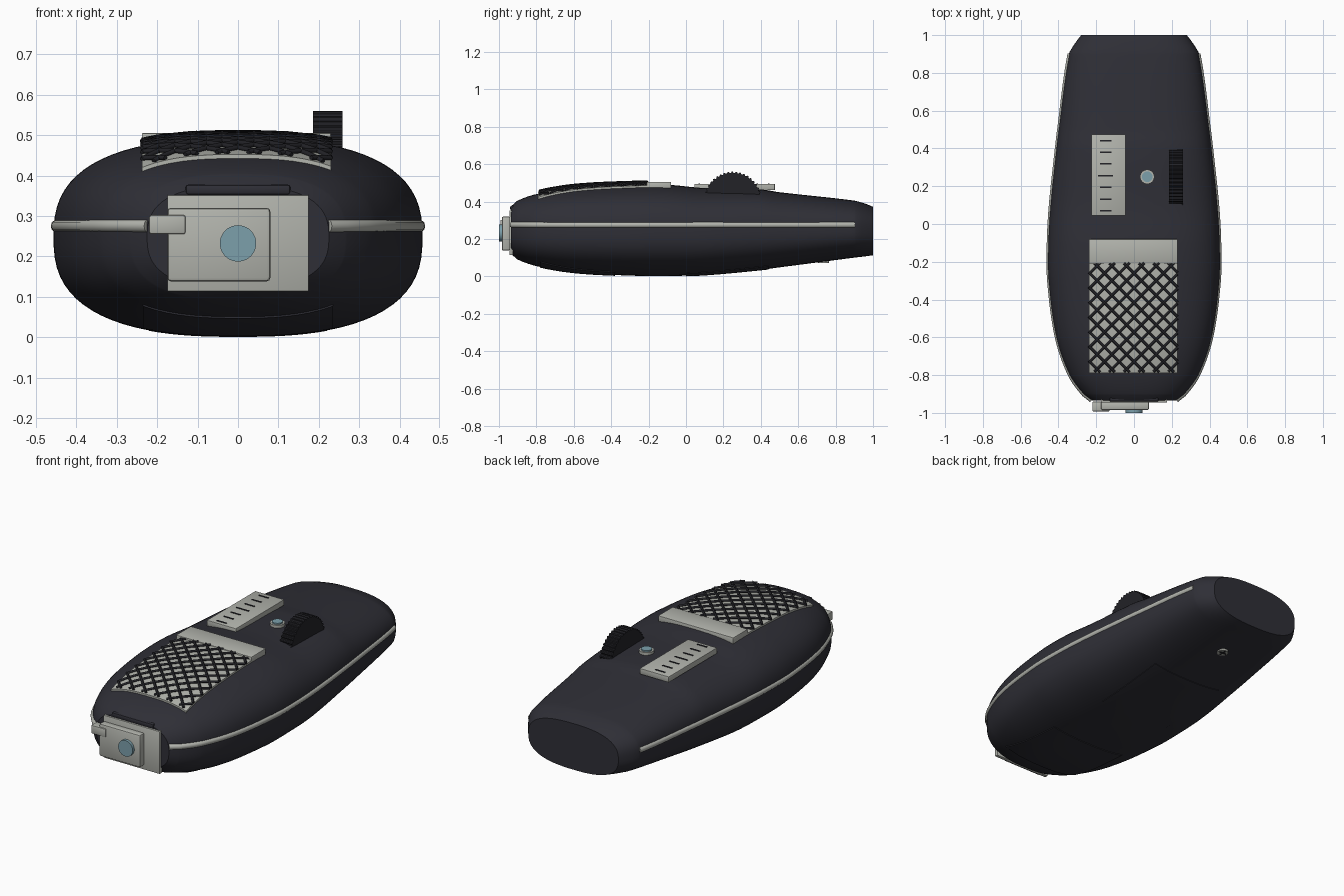
import bpy, bmesh, math
from mathutils import Vector

if "Cube" in bpy.data.objects:
    bpy.data.objects.remove(bpy.data.objects["Cube"])


def material(name, r, g, b):
    m = bpy.data.materials.new(name)
    m.use_nodes = True
    m.diffuse_color = (r, g, b, 1)
    m.node_tree.nodes["Principled BSDF"].inputs["Base Color"].default_value = (r, g, b, 1)
    return m


DARK = material("dark_shell", 0.028, 0.028, 0.037)
BLACK = material("black_rubber", 0.016, 0.016, 0.02)
GREY = material("warm_grey", 0.45, 0.46, 0.42)
BLUE = material("dull_blue", 0.2, 0.35, 0.41)

# Shell stations: y, half width, bottom, top
STATIONS = [
    (-.935, .225, .12, .375), (-.9, .27, .09, .405), (-.8, .342, .055, .44),
    (-.6, .412, .021, .474), (-.3, .453, .004, .49), (-.1, .455, .002, .49),
    (.1, .444, .008, .472), (.4, .412, .035, .465), (.5, .4, .048, .45),
    (.9, .345, .1, .405), (.96, .31, .107, .388), (1, .28, .113, .372)]
POWER = 2.6


def section(y):
    """Smoothly interpolated half width, bottom and top at y."""
    y = min(max(y, STATIONS[0][0]), STATIONS[-1][0])
    i = 0
    while i < len(STATIONS) - 2 and y > STATIONS[i + 1][0]:
        i += 1

    def slope(k, c):
        a, b = STATIONS[max(k - 1, 0)], STATIONS[min(k + 1, len(STATIONS) - 1)]
        return (b[c] - a[c]) / (b[0] - a[0])
    p, q = STATIONS[i], STATIONS[i + 1]
    h = q[0] - p[0]
    t = (y - p[0]) / h
    s = t * t * (3 - 2 * t)
    return [p[c] * (1 - s) + q[c] * s
            + h * t * (1 - t) * ((1 - t) * slope(i, c) - t * slope(i + 1, c))
            for c in (1, 2, 3)]


def surface(x, y, side=1):
    """Height of the shell above (side 1) or below (side -1) a point."""
    w, lo, hi = section(y)
    f = max(0, 1 - (abs(x) / w) ** POWER) ** (1 / POWER)
    return (lo + hi) / 2 + side * (hi - lo) / 2 * f


def finish(bm, name, mat, smooth=True):
    bmesh.ops.recalc_face_normals(bm, faces=bm.faces)
    me = bpy.data.meshes.new(name)
    bm.to_mesh(me)
    bm.free()
    ob = bpy.data.objects.new(name, me)
    bpy.context.collection.objects.link(ob)
    me.materials.append(mat)
    if smooth:
        bpy.ops.object.select_all(action='DESELECT')
        ob.select_set(True)
        bpy.context.view_layer.objects.active = ob
        bpy.ops.object.shade_smooth_by_angle(angle=math.radians(35))
    return ob


def box(name, mat, x, y, z, bevel=0.0):
    """Box from (low, high) ranges with optional rounded edges."""
    bm = bmesh.new()
    bmesh.ops.create_cube(bm, size=1)
    for v in bm.verts:
        v.co = [(r[0] + r[1]) / 2 + c * (r[1] - r[0]) for c, r in zip(v.co, (x, y, z))]
    if bevel:
        bmesh.ops.bevel(bm, geom=bm.edges[:], offset=bevel, segments=2,
                        profile=.5, affect='EDGES')
    return finish(bm, name, mat)


def prism(name, mat, outline, direction, smooth=True):
    """Closed outline of points pushed along a direction."""
    bm = bmesh.new()
    f = bm.faces.new([bm.verts.new(p) for p in outline])
    new = bmesh.ops.extrude_face_region(bm, geom=[f])["geom"]
    bmesh.ops.translate(bm, vec=direction,
                        verts=[v for v in new if isinstance(v, bmesh.types.BMVert)])
    return finish(bm, name, mat, smooth)


def circle(centre, r, axis, n=40):
    c, pts = Vector(centre), []
    for i in range(n):
        a = math.tau * i / n
        u, v = r * math.cos(a), r * math.sin(a)
        pts.append(c + Vector((u, 0, v) if axis == 'Y' else (u, v, 0)))
    return pts


def patch(name, mat, x, y, lift, side=1, nx=16, ny=20):
    """Thin sheet that follows the shell."""
    bm = bmesh.new()

    def sheet(d):
        rows = []
        for j in range(ny + 1):
            py = y[0] + (y[1] - y[0]) * j / ny
            xs = [x[0] + (x[1] - x[0]) * i / nx for i in range(nx + 1)]
            rows.append([bm.verts.new((px, py, surface(px, py, side) + side * d)) for px in xs])
        for a, b in zip(rows, rows[1:]):
            for i in range(nx):
                bm.faces.new((a[i], a[i + 1], b[i + 1], b[i]))
        return rows[0] + [r[-1] for r in rows[1:]] + rows[-1][-2::-1] + [r[0] for r in rows[-2:0:-1]]
    outer, inner = sheet(lift), sheet(-.01)
    for i in range(len(outer)):
        k = (i + 1) % len(outer)
        bm.faces.new((outer[i], outer[k], inner[k], inner[i]))
    return finish(bm, name, mat)


def rods(name, mat, paths, radius, res):
    """Bars swept along several paths."""
    cu = bpy.data.curves.new(name, 'CURVE')
    cu.dimensions = '3D'
    cu.bevel_depth, cu.bevel_resolution, cu.use_fill_caps = radius, res, True
    for path in paths:
        sp = cu.splines.new('POLY')
        sp.points.add(len(path) - 1)
        for p, co in zip(sp.points, path):
            p.co = (*co, 1)
    cu.materials.append(mat)
    ob = bpy.data.objects.new(name, cu)
    bpy.context.collection.objects.link(ob)


# Shell
bm = bmesh.new()
N, M = 72, 64
rings = []
ys = sorted({s[0] for s in STATIONS} | {-.935 + 1.935 * i / M for i in range(M + 1)})
for y in ys:
    w, lo, hi = section(y)
    ring = []
    for i in range(N):
        a = math.tau * (i + .5) / N
        c, s = math.cos(a), math.sin(a)
        ring.append(bm.verts.new((
            math.copysign(abs(c) ** (2 / POWER), c) * w, y,
            (lo + hi) / 2 + math.copysign(abs(s) ** (2 / POWER), s) * (hi - lo) / 2)))
    rings.append(ring)
for a, b in zip(rings, rings[1:]):
    for i in range(N):
        bm.faces.new((a[i - 1], a[i], b[i], b[i - 1]))
bm.faces.new(rings[0])
bm.faces.new(rings[-1])
finish(bm, "shell", DARK)

# Side trim strips
side_ys = [-.93 + 1.83 * i / 60 for i in range(61)]
rods("side_trim", GREY, [[(s * (section(y)[0] - .009), y, .275) for y in side_ys]
                         for s in (-1, 1)], .016, 3)

# Front plate, latch block, tab and lens
box("front_plate", GREY, (-.175, .175), (-.945, -.925), (.113, .352), .003)
box("front_block", GREY, (-.175, .08), (-.985, -.94), (.138, .32), .009)
box("front_tab", GREY, (-.22, -.13), (-.992, -.94), (.255, .302), .005)
prism("front_lens", BLUE, circle((0, -.98, .232), .045, 'Y'), (0, -.02, 0))
box("front_brow", DARK, (-.13, .13), (-.94, -.9), (.352, .378), .008)

# Grille with crossed bars and flat pad behind it
GX, GY, STEP = (-.238, .23), (-.79, -.2), .078
patch("grille_base", GREY, GX, GY, .01)
bars = []
for d in (1, -1):
    for k in range(-20, 21):
        c = k * STEP
        pts = []
        for i in range(49):
            x = GX[0] + (GX[1] - GX[0]) * i / 48
            y = -.495 + d * x + c
            if GY[0] <= y <= GY[1]:
                pts.append((x, y, surface(x, y) + .014))
        if len(pts) > 2:
            bars.append(pts)
rods("grille_bars", BLACK, bars, .007, 0)
box("grille_pad", GREY, GX, (-.21, -.08), (.465, .505), .003)

# Scale plate with tick marks
box("scale_plate", GREY, (-.225, -.045), (.045, .475), (.462, .494), .002)
for i in range(7):
    half = .04 if i == 3 else .03
    y = .07 + i * .062
    box(f"scale_tick_{i + 1}", BLACK, (-.15 - half, -.15 + half),
        (y - .004, y + .004), (.49, .497))

# Small round button in a ring
prism("button_ring", GREY, circle((.07, .25, .45), .038, 'Z'), (0, 0, .033))
prism("button", BLUE, circle((.07, .25, .45), .028, 'Z'), (0, 0, .04))

# Ridged thumb wheel
teeth = 44
rim = []
for i in range(teeth * 4):
    a = math.tau * i / (teeth * 4)
    r = .154 if i % 4 < 2 else .147
    rim.append((.186, .25 + r * math.cos(a), .406 + r * math.sin(a)))
prism("thumb_wheel", BLACK, rim, (.073, 0, 0), False)

# Underside covers and screw
patch("battery_cover", DARK, (-.22, .22), (0, .44), .003, -1)
patch("front_cover", DARK, (-.235, .235), (-.78, -.38), .004, -1)
sz = surface(0, .735, -1)
prism("screw", GREY, circle((0, .735, sz + .02), .03, 'Z'), (0, 0, -.026))
for n, (u, v) in enumerate(((.022, .005), (.005, .022))):
    box(f"screw_slot_{n + 1}", BLACK, (-u, u), (.735 - v, .735 + v), (sz - .008, sz))
